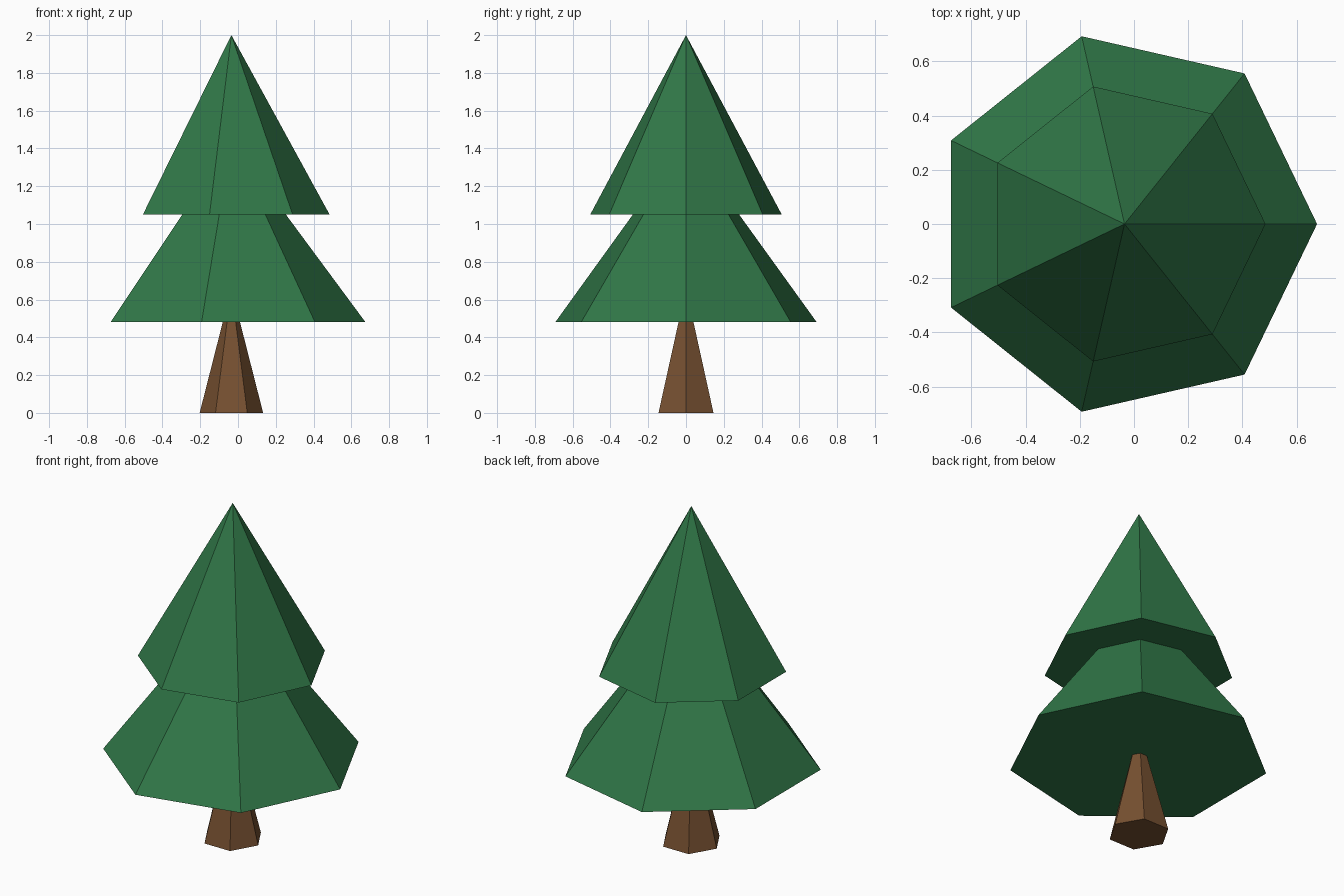
import bpy
import bmesh
from math import cos, sin, tau

cube = bpy.data.objects.get("Cube")
if cube:
    bpy.data.objects.remove(cube, do_unlink=True)

AXIS_X = -0.035  # all parts share this vertical axis


def make_material(name, colour):
    mat = bpy.data.materials.new(name)
    mat.use_nodes = True
    mat.diffuse_color = colour
    mat.node_tree.nodes["Principled BSDF"].inputs["Base Color"].default_value = colour
    return mat


def make_cone(name, sides, radius, base, tip, mat):
    """Flat-shaded closed cone with its first corner on +x."""
    bm = bmesh.new()
    ring = [bm.verts.new((radius * cos(tau * i / sides), radius * sin(tau * i / sides), 0))
            for i in range(sides)]
    apex = bm.verts.new((0, 0, tip - base))
    for i in range(sides):
        bm.faces.new((ring[i], ring[(i + 1) % sides], apex))
    bm.faces.new(ring[::-1])
    mesh = bpy.data.meshes.new(name)
    bm.to_mesh(mesh)
    bm.free()
    mesh.materials.append(mat)
    obj = bpy.data.objects.new(name, mesh)
    obj.location = (AXIS_X, 0, base)
    bpy.context.collection.objects.link(obj)
    return obj


green = make_material("pine green", (0.030, 0.185, 0.064, 1))
brown = make_material("bark brown", (0.180, 0.080, 0.030, 1))

# Tapered trunk, its tip hidden inside the foliage
make_cone("trunk", 6, 0.168, 0.0, 0.66, brown)

# Two overlapping tiers of foliage
make_cone("lower_foliage", 7, 0.71, 0.48, 1.44, green)
make_cone("upper_foliage", 7, 0.52, 1.05, 2.0, green)
